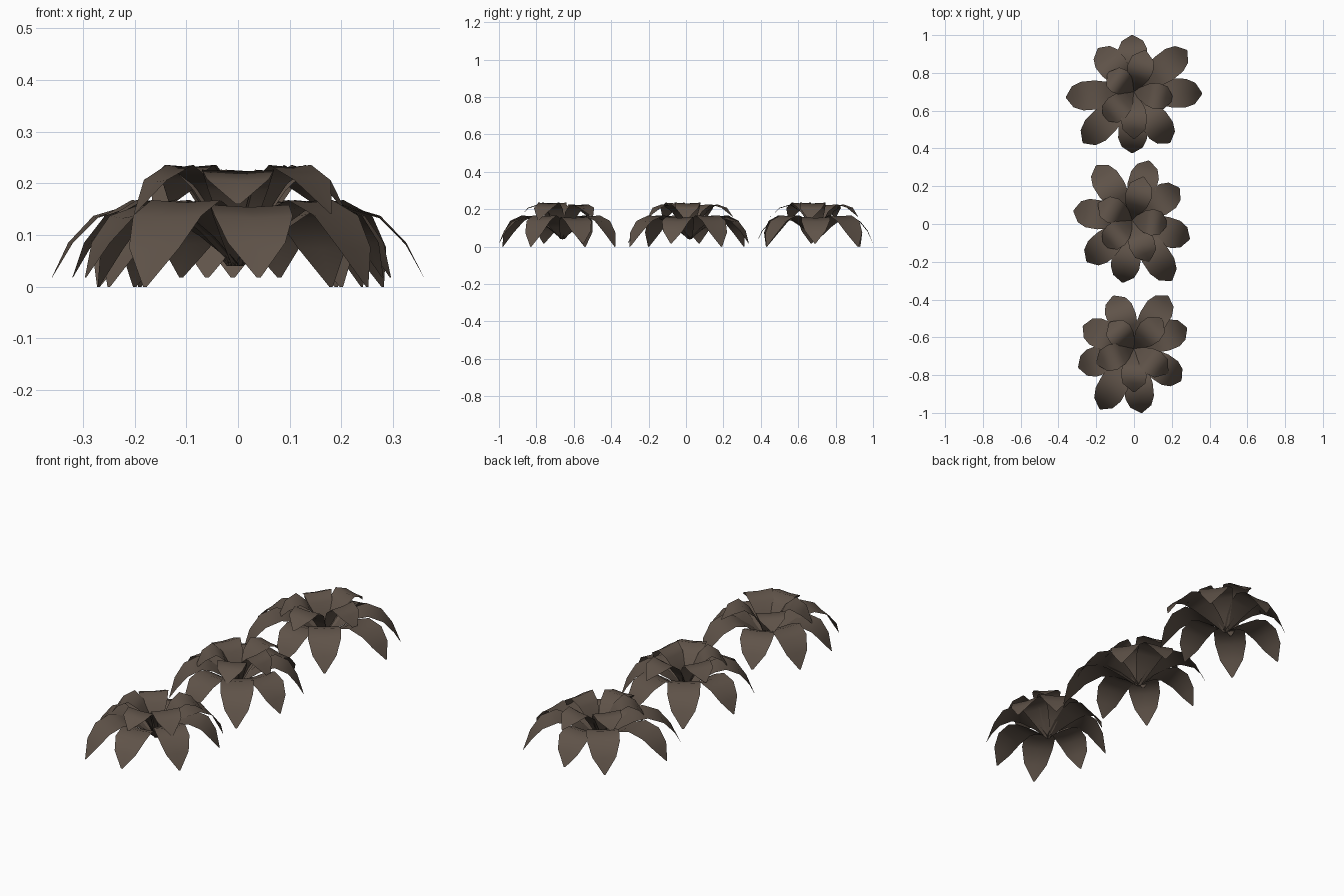
import bpy, bmesh
from mathutils import Vector

cube = bpy.data.objects.get("Cube")
if cube:
    bpy.data.objects.remove(cube)

leaf_brown = bpy.data.materials.new("leaf_brown")
leaf_brown.use_nodes = True
colour = (0.115, 0.086, 0.066, 1)
leaf_brown.diffuse_color = colour
leaf_brown.node_tree.nodes["Principled BSDF"].inputs["Base Color"].default_value = colour

# Leaf profiles: share of the reach, height, half width
OUTER = [(0, 0.04, 0.012), (0.2, 0.1, 0.042), (0.4, 0.145, 0.066), (0.56, 0.162, 0.077),
         (0.76, 0.137, 0.076), (0.9, 0.081, 0.056), (1, 0.01, 0.004)]
INNER = [(0, 0.045, 0.01), (0.16, 0.125, 0.034), (0.34, 0.192, 0.058), (0.56, 0.23, 0.07),
         (0.8, 0.207, 0.06), (1, 0.152, 0.004)]


def add_leaf(bm, centre, tip, profile, lift):
    """Arching blade from the crown to its tip, three points across."""
    reach = Vector(tip) - centre
    side = Vector((-reach.y, reach.x)).normalized()
    rows = []
    for share, height, half in profile:
        spot = centre + reach * share
        row = []
        for k in (-1, 0, 1):
            p = spot + side * half * k
            trough = 0 if k else -0.06 * half
            row.append(bm.verts.new((p.x, p.y, height + trough + lift * share * (1 - 1.3 * share))))
        rows.append(row)
    for a, b in zip(rows, rows[1:]):
        for i in (0, 1):
            bm.faces.new((a[i], b[i], b[i + 1], a[i + 1]))


def add_tier(name, centre, tips, profile):
    """One ring of leaves, alternately more and less arched."""
    bm = bmesh.new()
    for i, tip in enumerate(tips):
        add_leaf(bm, Vector(centre), tip, profile, 0.06 * (i % 2) - 0.025)
    bm.normal_update()
    for f in bm.faces:
        f.smooth = True
        if f.normal.z < 0:
            f.normal_flip()
    mesh = bpy.data.meshes.new(name)
    bm.to_mesh(mesh)
    bm.free()
    mesh.materials.append(leaf_brown)
    bpy.context.collection.objects.link(bpy.data.objects.new(name, mesh))


# Crown, outer leaf tips and inner leaf tips of each plant
plants = {
    "back_plant": ((0, 0.7),
        [(-.01, 1), (.28, .92), (.36, .69), (.19, .43), (-.01, .375), (-.27, .43), (-.36, .67), (-.19, .93)],
        [(.06, .92), (.21, .66), (0, .45), (-.16, .55), (-.14, .8)]),
    "middle_plant": ((-.01, .02),
        [(.08, .335), (.24, .19), (.295, -.08), (.2, -.3), (-.06, -.31), (-.25, -.2), (-.32, .07), (-.2, .31)],
        [(.05, .25), (.18, 0), (.08, -.2), (-.16, -.12), (-.19, .11)]),
    "front_plant": ((0, -.66),
        [(-.11, -.38), (.18, -.38), (.28, -.55), (.25, -.83), (.04, -1), (-.18, -.98), (-.295, -.76), (-.27, -.54)],
        [(.15, -.5), (.18, -.79), (0, -.89), (-.2, -.74), (-.13, -.52)]),
}
for name, (centre, outer_tips, inner_tips) in plants.items():
    add_tier(name + "_outer_leaves", centre, outer_tips, OUTER)
    add_tier(name + "_inner_leaves", centre, inner_tips, INNER)
